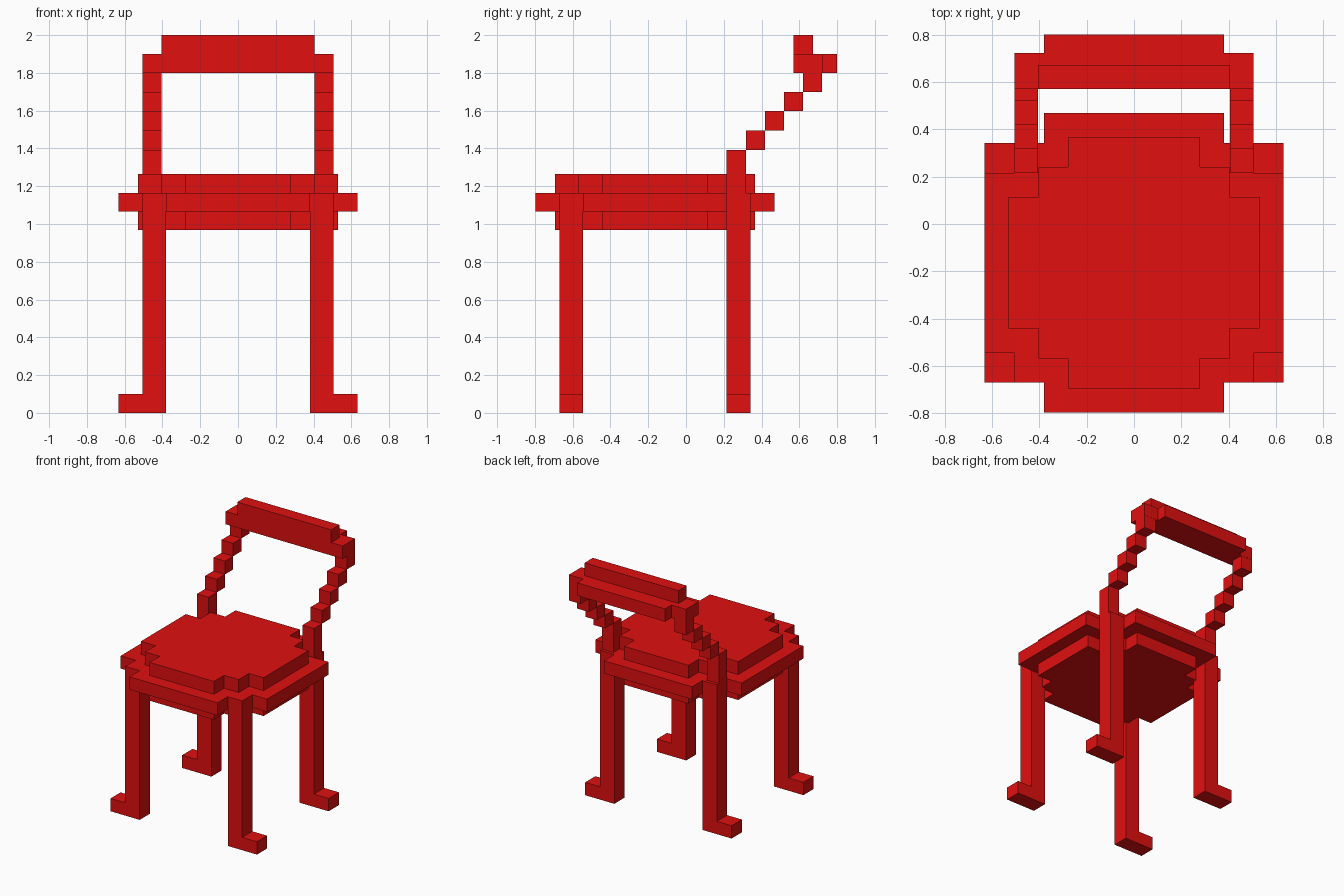
import bpy, bmesh

if "Cube" in bpy.data.objects:
    bpy.data.objects.remove(bpy.data.objects["Cube"])

red = bpy.data.materials.new("red_paint")
red.diffuse_color = (0.75, 0.005, 0.005, 1)
red.use_nodes = True
red.node_tree.nodes["Principled BSDF"].inputs["Base Color"].default_value = red.diffuse_color


def finish(name, bm):
    bmesh.ops.recalc_face_normals(bm, faces=bm.faces)
    mesh = bpy.data.meshes.new(name)
    bm.to_mesh(mesh)
    bm.free()
    mesh.materials.append(red)
    obj = bpy.data.objects.new(name, mesh)
    bpy.context.collection.objects.link(obj)
    return obj


def prism(name, outline, axis, lo, hi):
    """Extrude a 2D outline along x (outline in y,z), y (x,z) or z (x,y)."""
    bm = bmesh.new()
    verts = []
    for p in outline:
        co = list(p)
        co.insert(axis, lo)
        verts.append(bm.verts.new(co))
    face = bm.faces.new(verts)
    ext = bmesh.ops.extrude_face_region(bm, geom=[face])
    move = [0, 0, 0]
    move[axis] = hi - lo
    bmesh.ops.translate(bm, vec=move, verts=[
        g for g in ext["geom"] if isinstance(g, bmesh.types.BMVert)])
    return finish(name, bm)


def box(name, x, y, z):
    return prism(name, [(x[0], y[0]), (x[1], y[0]), (x[1], y[1]), (x[0], y[1])], 2, *z)


def mirror_x(obj):
    obj.modifiers.new("mirror", "MIRROR").use_mirror_merge = False


def stepped_disc(name, a, b, c, z, cy=-0.164):
    # stepped round outline: one quadrant reflected into four
    q = [(c, a), (c, b), (b, b), (b, c), (a, c)]
    q = [(c, a), (b, a), (b, b), (a, b), (a, c)]
    half = q + [(-x, y) for x, y in reversed(q)]
    full = half + [(-x, -y) for x, y in half]
    prism(name, [(x, y + cy) for x, y in full], 2, *z)


# Seat: three stacked stepped discs
stepped_disc("seat_bottom", 0.278, 0.404, 0.53, (0.967, 1.066))
stepped_disc("seat_middle", 0.38, 0.505, 0.632, (1.066, 1.165))
stepped_disc("seat_cushion", 0.278, 0.404, 0.53, (1.165, 1.266))

# Legs with outward-turned feet
leg = [(0.38, 0), (0.632, 0), (0.632, 0.1), (0.505, 0.1), (0.505, 1.066), (0.38, 1.066)]
mirror_x(prism("front_leg", leg, 1, -0.669, -0.545))
mirror_x(prism("back_leg", leg, 1, 0.215, 0.341))

# Backrest posts climbing backwards in steps
X = (0.405, 0.505)
mirror_x(box("back_post", X, (0.215, 0.317), (1.165, 1.392)))
steps = [1.392, 1.494, 1.597, 1.698, 1.8]
for i in range(4):
    y = 0.317 + 0.101 * i
    mirror_x(box(f"back_post_step_{i + 1}", X, (y, y + 0.101), (steps[i], steps[i + 1])))
mirror_x(box("top_rail_end", X, (0.57, 0.722), (1.8, 1.9)))

# Top rail: tall front board and lower back board
box("top_rail_front", (-0.405, 0.405), (0.57, 0.672), (1.8, 2.0))
box("top_rail_middle", (-0.405, 0.405), (0.672, 0.722), (1.8, 1.9))
box("top_rail_back", (-0.38, 0.38), (0.722, 0.8), (1.8, 1.9))
